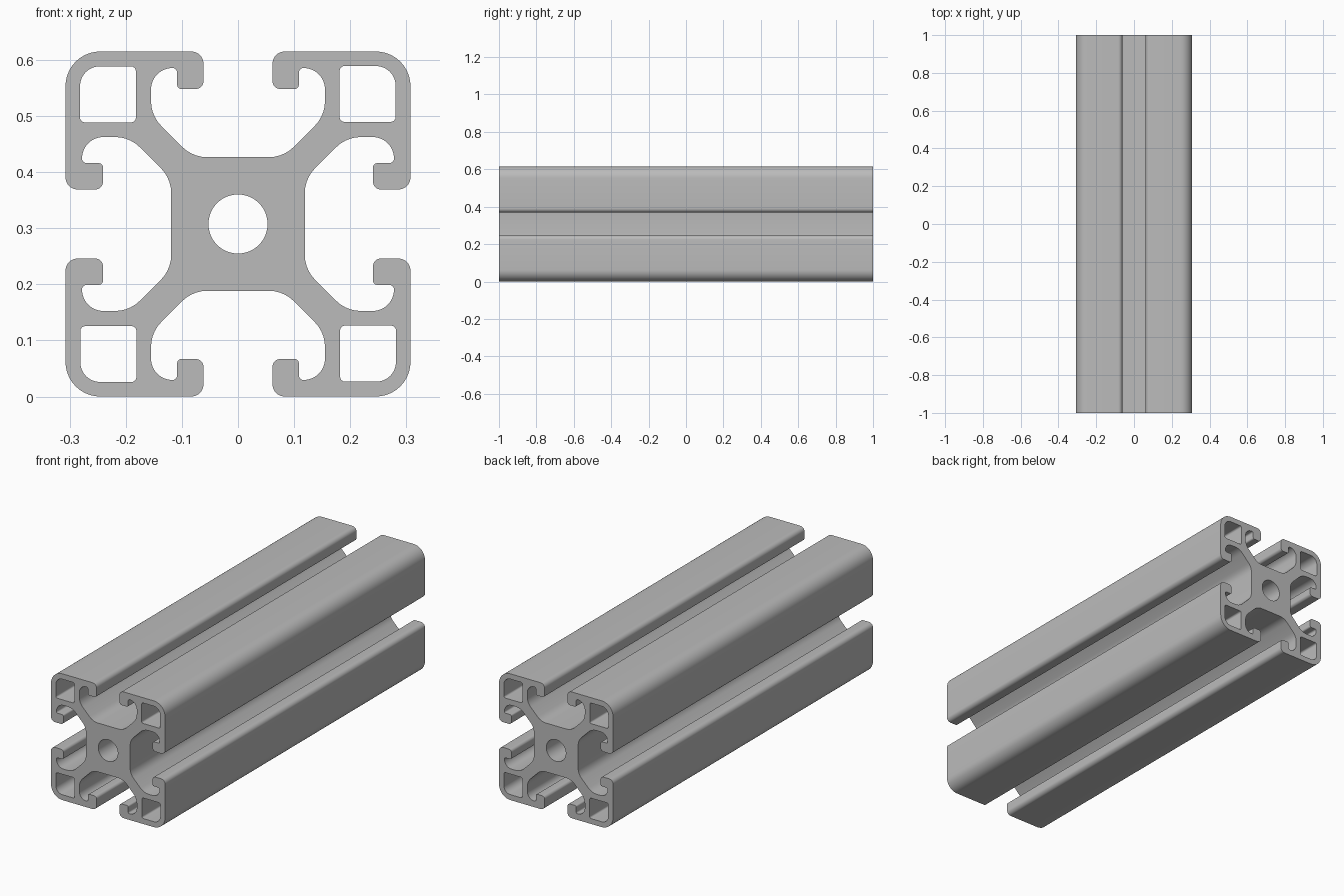
import bpy
import bmesh
import math
from mathutils import Vector

cube = bpy.data.objects.get("Cube")
if cube:
    bpy.data.objects.remove(cube, do_unlink=True)

HALF = 0.3075      # half width of the square section
LENGTH = 2.0


def fillet(corners):
    """Round each (x, y, radius) corner of a closed polygon."""
    points = []
    count = len(corners)
    for i, (x, y, radius) in enumerate(corners):
        p = Vector((x, y))
        a = (Vector(corners[i - 1][:2]) - p).normalized()
        b = (Vector(corners[(i + 1) % count][:2]) - p).normalized()
        half = a.angle(b) / 2
        centre = p + (a + b).normalized() * (radius / math.sin(half))
        start = p + a * (radius / math.tan(half)) - centre
        end = p + b * (radius / math.tan(half)) - centre
        sweep = math.atan2(start.x * end.y - start.y * end.x, start.dot(end))
        steps = max(4, round(abs(sweep) / math.radians(9)))
        for k in range(steps + 1):
            t = sweep * k / steps
            c, s = math.cos(t), math.sin(t)
            points.append(centre + Vector((start.x * c - start.y * s,
                                           start.x * s + start.y * c)))
    return points


def quarter_turn(corners, times):
    for _ in range(times):
        corners = [(y, -x, r) for x, y, r in corners]
    return corners


# Half of one corner arm: slot floor, slot wall, then the hooked lip
arm = [
    (0.081, 0.119, 0.063), (0.155, 0.193, 0.063),
    (0.155, 0.278, 0.038), (0.1085, 0.278, 0.008),
    (0.1085, 0.2405, 0.008), (0.0615, 0.2405, 0.014),
    (0.0615, HALF, 0.022),
]
quadrant = arm + [(HALF, HALF, 0.062)] + [(y, x, r) for x, y, r in reversed(arm)]

# Hollow chamber in each corner
chamber = [(0.181, 0.182, 0.009), (0.281, 0.182, 0.009),
           (0.281, 0.2815, 0.035), (0.181, 0.2815, 0.009)]

outline = [c for n in range(4) for c in quarter_turn(quadrant, n)]
loops = [fillet(outline)]
loops += [fillet(quarter_turn(chamber, n)) for n in range(4)]

# Central bore
loops.append([Vector((math.cos(a), math.sin(a))) * 0.0527
              for a in (math.tau * i / 48 for i in range(48))])

# Fill the section, then extrude it along the length
bm = bmesh.new()
edges = []
for loop in loops:
    verts = [bm.verts.new((p.x, -LENGTH / 2, p.y + HALF)) for p in loop]
    edges += [bm.edges.new((verts[i - 1], verts[i])) for i in range(len(verts))]
bmesh.ops.triangle_fill(bm, use_beauty=True, use_dissolve=False, edges=edges,
                        normal=(0, -1, 0))
result = bmesh.ops.extrude_face_region(bm, geom=bm.faces[:], use_keep_orig=True)
moved = [g for g in result["geom"] if isinstance(g, bmesh.types.BMVert)]
bmesh.ops.translate(bm, verts=moved, vec=(0, LENGTH, 0))
bmesh.ops.recalc_face_normals(bm, faces=bm.faces[:])

mesh = bpy.data.meshes.new("slotted_rail")
bm.to_mesh(mesh)
bm.free()
rail = bpy.data.objects.new("slotted_rail", mesh)
bpy.context.collection.objects.link(rail)

# Plain aluminium grey
grey = bpy.data.materials.new("aluminium_grey")
grey.use_nodes = True
colour = (0.5, 0.5, 0.5, 1)
grey.diffuse_color = colour
for node in grey.node_tree.nodes:
    if node.type == "BSDF_PRINCIPLED":
        node.inputs["Base Color"].default_value = colour
mesh.materials.append(grey)

# Smooth the rounded edges, keep the end faces crisp
bpy.ops.object.select_all(action="DESELECT")
rail.select_set(True)
bpy.context.view_layer.objects.active = rail
bpy.ops.object.shade_smooth_by_angle(angle=math.radians(30))
